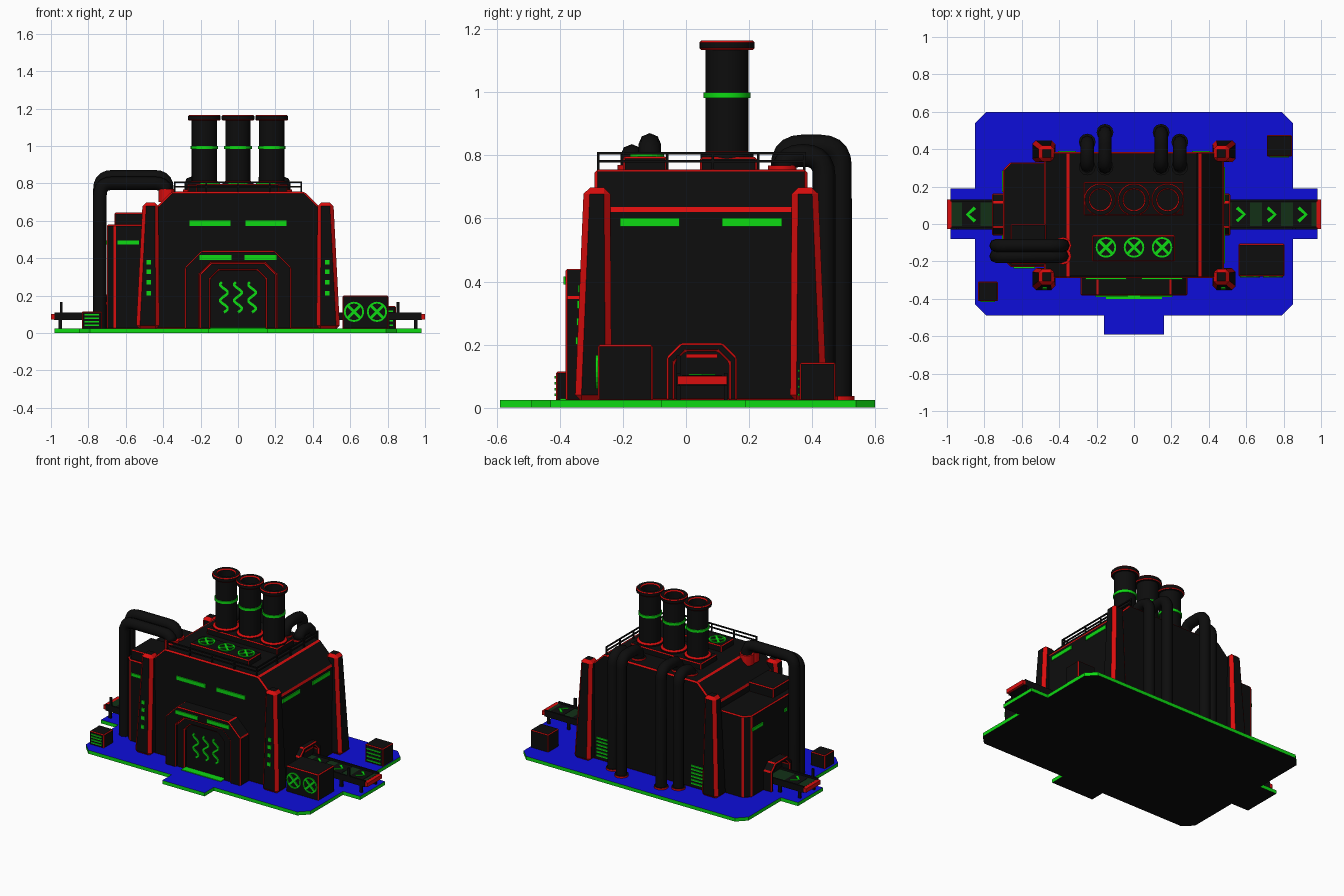
import bpy, bmesh, math
from mathutils import Vector

if "Cube" in bpy.data.objects:
    bpy.data.objects.remove(bpy.data.objects["Cube"])


def material(name, rgb):
    m = bpy.data.materials.new(name)
    m.diffuse_color = (*rgb, 1)
    m.use_nodes = True
    m.node_tree.nodes["Principled BSDF"].inputs["Base Color"].default_value = m.diffuse_color
    return m


BLACK = material("black", (0.004, 0.004, 0.004))
RED = material("red", (0.7, 0.004, 0.004))
GREEN = material("green", (0.004, 0.7, 0.006))
BLUE = material("blue", (0.004, 0.004, 0.7))
BELT = material("dark_green", (0.006, 0.03, 0.008))


def place(a, b, d, axis):
    return {'x': (d, a, b), 'y': (a, d, b), 'z': (a, b, d)}[axis]


def mesh(name, verts, faces, mats, bevel=0):
    """Mesh object; a bevel turns its sharp edges into red trim (second material)."""
    me = bpy.data.meshes.new(name)
    me.from_pydata(verts, [], faces)
    bm = bmesh.new()
    bm.from_mesh(me)
    bmesh.ops.recalc_face_normals(bm, faces=bm.faces)
    bm.to_mesh(me)
    bm.free()
    for m in mats:
        me.materials.append(m)
    ob = bpy.data.objects.new(name, me)
    bpy.context.collection.objects.link(ob)
    if bevel:
        mod = ob.modifiers.new("edge_trim", 'BEVEL')
        mod.width, mod.segments, mod.material = bevel, 1, 1
        mod.limit_method, mod.angle_limit = 'ANGLE', math.radians(25)
    return ob


def prism(name, pts, axis, lo, hi, mats=(BLACK, RED), bevel=0):
    n = len(pts)
    verts = [place(a, b, d, axis) for d in (lo, hi) for a, b in pts]
    faces = [tuple(range(n)), tuple(range(n, 2 * n))]
    faces += [(i, (i + 1) % n, n + (i + 1) % n, n + i) for i in range(n)]
    return mesh(name, verts, faces, mats, bevel)


def box(name, x, y, z, mats=(BLACK, RED), bevel=0):
    return prism(name, [(x[0], y[0]), (x[1], y[0]), (x[1], y[1]), (x[0], y[1])], 'z', *z, mats, bevel)


def ribbon(name, pts, width, axis, lo, hi, mat=GREEN, closed=False):
    """Flat strip of constant width along a 2D path."""
    n, verts, faces = len(pts), [], []
    for i, p in enumerate(pts):
        a = pts[(i - 1) % n] if closed or i else p
        b = pts[(i + 1) % n] if closed or i < n - 1 else p
        t = (Vector(b) - Vector(a)).normalized() * width / 2
        for s, d in ((1, lo), (-1, lo), (-1, hi), (1, hi)):
            verts.append(place(p[0] - t.y * s, p[1] + t.x * s, d, axis))
    for i in range(n if closed else n - 1):
        j = (i + 1) % n
        faces += [(4 * i + k, 4 * i + (k + 1) % 4, 4 * j + (k + 1) % 4, 4 * j + k) for k in range(4)]
    if not closed:
        faces += [(0, 1, 2, 3), tuple(4 * n - 4 + k for k in range(4))]
    return mesh(name, verts, faces, (mat,))


def fan(name, a, b, r, axis, lo, hi):
    ring = [(a + r * math.cos(i * math.pi / 10), b + r * math.sin(i * math.pi / 10)) for i in range(20)]
    ribbon(name + "_ring", ring, 0.01, axis, lo, hi, closed=True)
    for s in (1, -1):
        k = r * 0.7
        ribbon(name + "_blade", [(a - k, b - k * s), (a + k, b + k * s)], 0.016, axis, lo, hi)


def arch(w, h, c, z0=0.02, mid=0.0):
    """Doorway outline with chamfered top corners."""
    return [(mid - w, z0), (mid - w, h - c), (mid - w + c, h), (mid + w - c, h), (mid + w, h - c), (mid + w, z0)]


def lathe(name, x, y, profile, mats, index, n=20):
    verts = [(x + r * math.cos(2 * math.pi * i / n), y + r * math.sin(2 * math.pi * i / n), z)
             for r, z in profile for i in range(n)]
    faces = [(k * n + i, k * n + (i + 1) % n, (k + 1) * n + (i + 1) % n, (k + 1) * n + i)
             for k in range(len(profile) - 1) for i in range(n)]
    ob = mesh(name, verts, faces, mats)
    for p in ob.data.polygons:
        p.material_index = index[p.index // n]
    ob.data.shade_smooth()
    ob.data.set_sharp_from_angle(angle=math.radians(30))
    return ob


def pipe(name, pts, r, bend=0.07):
    """Round pipe along a path with rounded corners."""
    pts = [Vector(p) for p in pts]
    path = [pts[0]]
    for a, c, b in zip(pts, pts[1:], pts[2:]):
        p, q = c + (a - c).normalized() * bend, c + (b - c).normalized() * bend
        path += [p * (1 - t) ** 2 + c * 2 * t * (1 - t) + q * t * t for t in (0, .2, .4, .6, .8, 1)]
    path.append(pts[-1])
    cu = bpy.data.curves.new(name, 'CURVE')
    cu.dimensions, cu.bevel_depth, cu.bevel_resolution, cu.use_fill_caps = '3D', r, 2, True
    sp = cu.splines.new('POLY')
    sp.points.add(len(path) - 1)
    for s, p in zip(sp.points, path):
        s.co = (*p, 1)
    tmp = bpy.data.objects.new(name + "_path", cu)
    me = bpy.data.meshes.new_from_object(tmp)
    bpy.data.objects.remove(tmp)
    me.materials.clear()
    me.materials.append(BLACK)
    bpy.context.collection.objects.link(bpy.data.objects.new(name, me))


# Base slab: blue top, green rim, black underside
half = [(0.16, -0.59), (0.16, -0.49), (0.79, -0.49), (0.85, -0.43), (0.85, -0.08), (0.98, -0.08),
        (0.98, 0.19), (0.85, 0.19), (0.85, 0.54), (0.79, 0.6)]
base = prism("base", half + [(-x, y) for x, y in reversed(half)], 'z', 0, 0.024, (BLUE, GREEN, BLACK))
for p in base.data.polygons:
    p.material_index = 0 if p.normal.z > 0.5 else 2 if p.normal.z < -0.5 else 1

# Main hall with chamfered roof edges, and its window strips
prism("hall", [(-0.48, 0.02), (-0.48, 0.63), (-0.355, 0.755), (0.355, 0.755), (0.48, 0.63), (0.48, 0.02)],
      'y', -0.29, 0.385, bevel=0.009)
for x in ((-0.26, -0.04), (0.04, 0.26)):
    box("front_window", x, (-0.297, -0.288), (0.572, 0.6), (GREEN,))
for y in ((-0.21, -0.02), (0.115, 0.305)):
    box("side_window", (0.478, 0.486), y, (0.575, 0.602), (GREEN,))

# Corner pillars
for sx in (1, -1):
    for sy in (1, -1):
        rings = (((0.42, 0.545), (-0.40, -0.283), 0.02), ((0.425, 0.51), (-0.372, -0.288), 0.698))
        v = [(sx * x, 0.0475 - sy * yy, z) for xs, ys, z in rings
             for x, yy in ((xs[0], ys[0]), (xs[1], ys[0]), (xs[1], ys[1]), (xs[0], ys[1]))]
        f = [(0, 1, 2, 3), (4, 5, 6, 7)] + [(i, (i + 1) % 4, 4 + (i + 1) % 4, 4 + i) for i in range(4)]
        mesh("corner_pillar", v, f, (BLACK, RED), 0.02)
    for z in (0.2, 0.26, 0.315, 0.365):
        y = -0.3525 + 0.028 * (z - 0.02) / 0.678
        box("pillar_light", (sx * 0.478 - 0.012, sx * 0.478 + 0.012), (y - 0.005, y + 0.003), (z, z + 0.024), (GREEN,))

# Front doorway: hood, inner frame, door with heat waves
prism("door_hood", arch(0.285, 0.44, 0.09) + arch(0.205, 0.375, 0.06)[::-1], 'y', -0.382, -0.28, bevel=0.006)
prism("door_frame", arch(0.205, 0.375, 0.06) + arch(0.148, 0.335, 0.045)[::-1], 'y', -0.37, -0.28, bevel=0.007)
prism("door", arch(0.15, 0.337, 0.045), 'y', -0.345, -0.28)
for s in (1, -1):
    box("hood_light", sorted((s * 0.035, s * 0.205)), (-0.389, -0.38), (0.39, 0.416), (GREEN,))
for x in (-0.075, 0, 0.075):
    wave = [(x + 0.02 * math.sin(i * math.pi / 5), 0.11 + i * 0.0085) for i in range(20)]
    ribbon("heat_wave", wave, 0.014, 'y', -0.352, -0.343)
box("door_sill", (-0.15, 0.15), (-0.4, -0.35), (0.022, 0.029), (GREEN,))

# Side annex with roof unit
prism("annex", [(-0.47, -0.23), (-0.66, -0.23), (-0.7, -0.19), (-0.7, 0.29), (-0.66, 0.33), (-0.47, 0.33)],
      'z', 0.02, 0.58, bevel=0.007)
box("annex_roof_unit", (-0.66, -0.47), (-0.215, 0.0), (0.575, 0.643), bevel=0.006)
box("annex_front_window", (-0.645, -0.53), (-0.237, -0.228), (0.472, 0.494), (GREEN,))
box("annex_side_window", (-0.707, -0.698), (0.17, 0.285), (0.472, 0.494), (GREEN,))
box("annex_side_lamp", (-0.707, -0.698), (-0.09, -0.06), (0.472, 0.494), (GREEN,))

# Roof: stack plinth, fan box, fans
box("stack_plinth", (-0.27, 0.265), (0.045, 0.225), (0.75, 0.795), bevel=0.006)
box("fan_box", (-0.225, 0.22), (-0.2, -0.06), (0.75, 0.797), bevel=0.006)
for x in (-0.15, 0, 0.15):
    fan("roof_fan", x, -0.125, 0.05, 'z', 0.795, 0.803)

# Chimney stacks with red-edged rims and green bands
stack = [(0.084, 0.79), (0.084, 0.805), (0.068, 0.812), (0.068, 1.135), (0.082, 1.135), (0.0875, 1.141),
         (0.0875, 1.159), (0.082, 1.165), (0.062, 1.165), (0.055, 1.158), (0.055, 1.0), (0.0, 1.0)]
for x in (-0.18, 0, 0.18):
    lathe("chimney", x, 0.13, stack, (BLACK, RED), [0, 1, 0, 0, 1, 0, 1, 0, 1, 0, 0])
    lathe("chimney_band", x, 0.13, [(0.066, 0.983), (0.074, 0.983), (0.074, 1.0), (0.066, 1.0)], (GREEN,), [0, 0, 0])

# Roof railing along the front and right edges
for z in (0.782, 0.807):
    box("front_rail", (-0.342, 0.342), (-0.283, -0.275), (z - 0.004, z + 0.004))
    box("side_rail", (0.334, 0.342), (-0.283, 0.38), (z - 0.004, z + 0.004))
for i in range(5):
    x = -0.338 + i * 0.169
    box("rail_post", (x - 0.004, x + 0.004), (-0.283, -0.275), (0.75, 0.81))
    if i < 4:
        y = -0.06 + i * 0.145
        box("rail_post", (0.334, 0.342), (y - 0.004, y + 0.004), (0.75, 0.81))

# Back pipes, running from the roof down to the ground
for x, y, z in ((-0.25, 0.438, 0.80), (-0.155, 0.49, 0.83), (0.145, 0.49, 0.83), (0.245, 0.438, 0.80)):
    pipe("back_pipe", [(x, 0.305, 0.75), (x, 0.305, z), (x, y, z), (x, y, 0.02)], 0.036, 0.064)
    for py, pz in ((0.305, 0.752), (y, 0.02)):
        lathe("pipe_flange", x, py, [(0.045, pz), (0.045, pz + 0.016), (0.03, pz + 0.016)], (BLACK, RED), [1, 0], 12)

# Side pipes, over the annex
for y, x, z in ((-0.115, -0.738, 0.835), (-0.172, -0.738, 0.8)):
    pipe("side_pipe", [(-0.38, y, 0.74), (-0.38, y, z), (x, y, z), (x, y, 0.02)], 0.036, 0.064)
    lathe("pipe_flange", -0.38, y, [(0.045, 0.7), (0.045, 0.77), (0.03, 0.77)], (BLACK, RED), [1, 1], 12)

# Conveyors on both sides, with hood, belt, arrows and rollers
for s, wall, arrows in ((1, 0.48, (0.57, 0.735, 0.9)), (-1, 0.70, (0.87,))):
    def span(a, b):
        return sorted((s * a, s * b))
    hood = arch(0.112, 0.205, 0.045, mid=0.05) + arch(0.086, 0.178, 0.035, mid=0.05)[::-1]
    prism("conveyor_hood", hood, 'x', *span(wall - 0.01, wall + 0.06 if s < 0 else 0.515), bevel=0.007)
    box("hood_lintel", span(wall, wall + 0.02), (0.0, 0.1), (0.158, 0.17), (RED,))
    box("conveyor_bed", span(wall, 0.985), (-0.02, 0.122), (0.068, 0.098))
    box("belt", span(wall, 0.975), (-0.012, 0.114), (0.097, 0.101), (BELT,))
    box("end_roller", span(0.975, 1.0), (-0.027, 0.13), (0.073, 0.1), (RED,))
    for y in (-0.03, 0.12):
        box("conveyor_rail", span(wall, 0.98), (y, y + 0.012), (0.068, 0.11))
        for x in (0.79, 0.94):
            box("conveyor_leg", span(x, x + 0.02), (y, y + 0.012), (0.02, 0.07))
    post = 0.855 if s > 0 else 0.945
    box("sensor_post", span(post - 0.008, post + 0.008), (-0.03, -0.018), (0.1, 0.165))
    for x in arrows:
        box("arrow_plate", span(x - 0.05, x + 0.05), (-0.012, 0.114), (0.1, 0.103))
        ribbon("belt_arrow", [(s * (x - 0.02), 0.015), (s * (x + 0.02), 0.051), (s * (x - 0.02), 0.087)],
               0.018, 'z', 0.101, 0.107)

# Ground units: cooler with fans, two vented cabinets
box("cooler", (0.558, 0.805), (-0.28, -0.105), (0.02, 0.2), bevel=0.006)
for x in (0.62, 0.743):
    fan("cooler_fan", x, 0.113, 0.049, 'y', -0.287, -0.278)
for x, y, top in (((-0.835, -0.727), (-0.412, -0.308), 0.115), ((0.71, 0.845), (0.36, 0.475), 0.143)):
    box("cabinet", x, y, (0.02, top), bevel=0.005)
    for i in range(4):
        z = 0.036 + i * (top - 0.04) / 4
        box("cabinet_vent", (x[0] + 0.015, x[1] - 0.015), (y[0] - 0.005, y[0] + 0.002), (z, z + 0.008), (GREEN,))

# Vents low on the back wall
for s in (1, -1):
    for i in range(6):
        z = 0.05 + i * 0.024
        box("back_vent", sorted((s * 0.31, s * 0.405)), (0.383, 0.391), (z, z + 0.01), (GREEN,))
